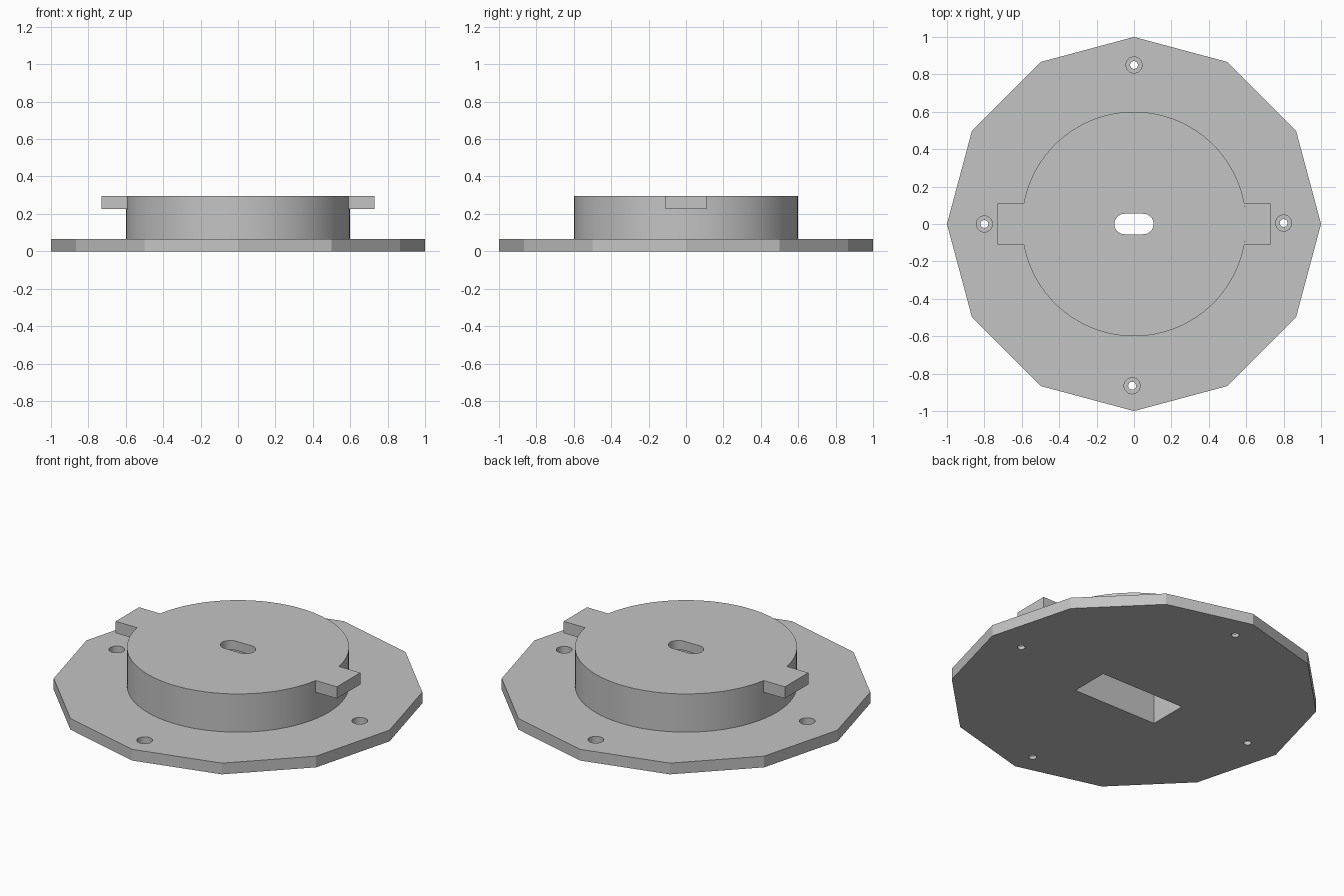
import bpy, bmesh
from math import sin, cos, pi, radians

if "Cube" in bpy.data.objects:
    bpy.data.objects.remove(bpy.data.objects["Cube"], do_unlink=True)

GREY = (0.55, 0.55, 0.55, 1)
grey = bpy.data.materials.new("matte grey")
grey.use_nodes = True
grey.diffuse_color = GREY
grey.node_tree.nodes["Principled BSDF"].inputs["Base Color"].default_value = GREY

PLATE_TOP, HUB_TOP = 0.067, 0.295


def prism(name, outline, z0, z1):
    """Extrude a closed xy outline from z0 to z1."""
    bm = bmesh.new()
    face = bm.faces.new([bm.verts.new((x, y, z0)) for x, y in outline])
    up = bmesh.ops.extrude_face_region(bm, geom=[face])["geom"]
    verts = [v for v in up if isinstance(v, bmesh.types.BMVert)]
    bmesh.ops.translate(bm, vec=(0, 0, z1 - z0), verts=verts)
    bmesh.ops.recalc_face_normals(bm, faces=bm.faces)
    mesh = bpy.data.meshes.new(name)
    bm.to_mesh(mesh)
    bm.free()
    mesh.materials.append(grey)
    obj = bpy.data.objects.new(name, mesh)
    bpy.context.collection.objects.link(obj)
    return obj


def arc(cx, cy, r, start, end, n):
    return [(cx + r * cos(start + (end - start) * i / n),
             cy + r * sin(start + (end - start) * i / n)) for i in range(n + 1)]


def circle(cx, cy, r, n):
    return arc(cx, cy, r, 0, 2 * pi, n)[:-1]


def rect(x0, x1, y0, y1):
    return [(x0, y0), (x1, y0), (x1, y1), (x0, y1)]


def combine(target, tool, operation):
    """Apply a boolean and discard the tool."""
    tool.hide_render = True
    mod = target.modifiers.new("cut", "BOOLEAN")
    mod.operation, mod.solver, mod.object = operation, "EXACT", tool
    bpy.ops.object.select_all(action="DESELECT")
    bpy.context.view_layer.objects.active = target
    target.select_set(True)
    bpy.ops.object.modifier_apply(modifier=mod.name)
    bpy.data.objects.remove(tool, do_unlink=True)


# Twelve-sided base plate and round hub
plate = prism("base_plate", circle(0, 0, 1, 12), 0, PLATE_TOP)
hub = prism("locking_hub", circle(0, 0, 0.6, 96), PLATE_TOP, HUB_TOP)

# Two locking tabs at the top of the hub
for side in (-1, 1):
    x0, x1 = sorted((side * 0.4, side * 0.73))
    combine(hub, prism("tab", rect(x0, x1, -0.11, 0.11), 0.225, HUB_TOP), "UNION")

# Counterbored screw holes
for x, y in ((0, 0.85), (-0.8, 0), (0.8, 0.005), (-0.01, -0.865)):
    combine(plate, prism("screw_shaft", circle(x, y, 0.021, 32), -0.1, 0.2), "DIFFERENCE")
    combine(plate, prism("screw_head", circle(x, y, 0.043, 32), 0.02, 0.2), "DIFFERENCE")

# Rectangular pocket from below
for part in (plate, hub):
    combine(part, prism("pocket", rect(-0.277, 0.277, -0.162, 0.071), -0.1, 0.24), "DIFFERENCE")

# Rounded slot through the hub top
slot = arc(0.05, 0, 0.055, -pi / 2, pi / 2, 16) + arc(-0.05, 0, 0.055, pi / 2, 3 * pi / 2, 16)
combine(hub, prism("slot", slot, 0.2, 0.4), "DIFFERENCE")

# Smooth the round walls, keep all edges crisp
for part in (plate, hub):
    bpy.ops.object.select_all(action="DESELECT")
    part.select_set(True)
    bpy.context.view_layer.objects.active = part
    bpy.ops.object.shade_smooth_by_angle(angle=radians(20))
